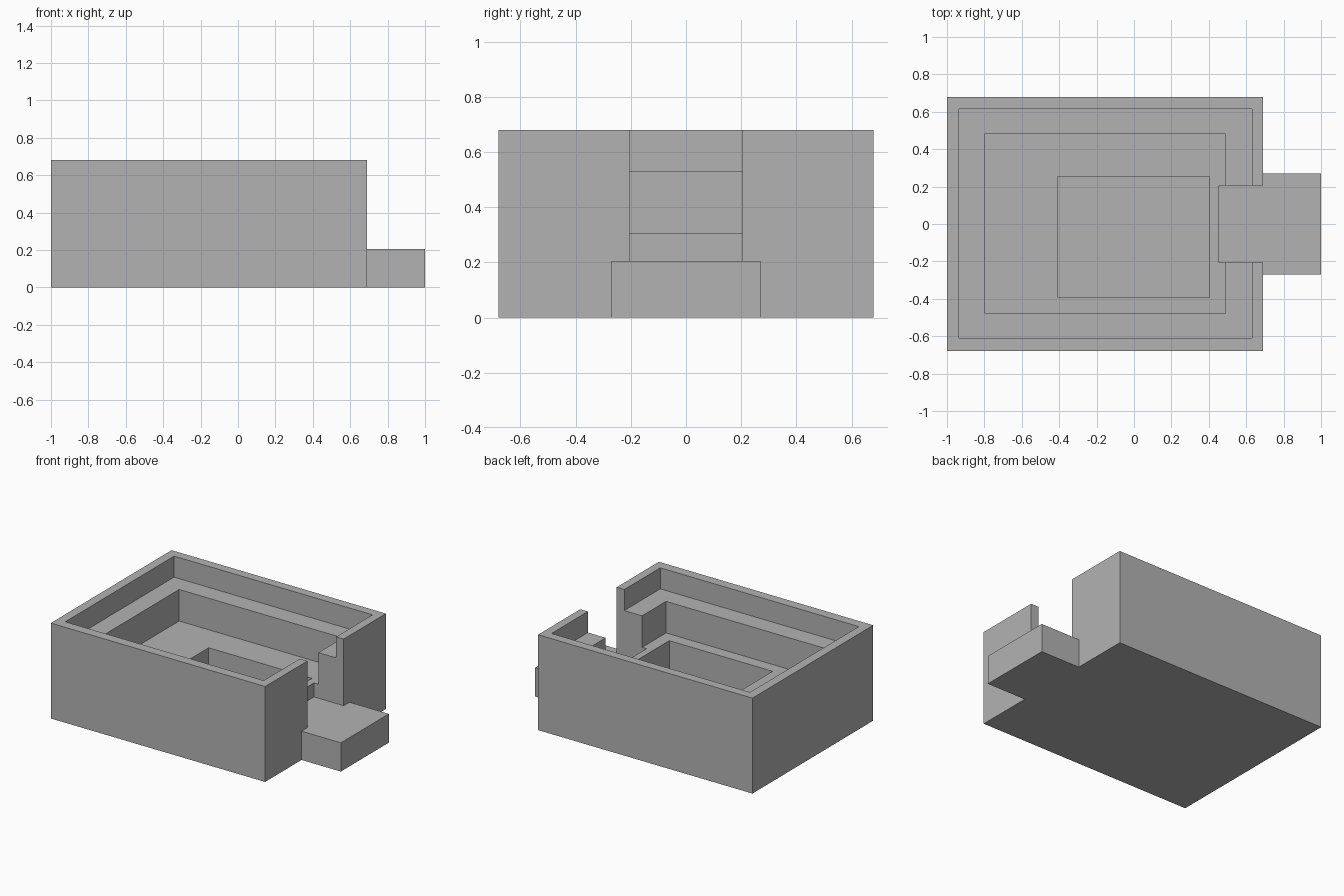
import bpy
from mathutils import Matrix, Vector
import bmesh

default = bpy.data.objects.get("Cube")
if default:
    bpy.data.objects.remove(default, do_unlink=True)

grey = bpy.data.materials.new("plain grey")
grey.use_nodes = True
colour = (0.45, 0.45, 0.45, 1)
grey.diffuse_color = colour
grey.node_tree.nodes["Principled BSDF"].inputs["Base Color"].default_value = colour


def box(name, low, high):
    """Axis-aligned box between two corners."""
    low, high = Vector(low), Vector(high)
    bm = bmesh.new()
    place = Matrix.Translation((low + high) / 2) @ Matrix.Diagonal((*(high - low), 1))
    bmesh.ops.create_cube(bm, size=1, matrix=place)
    mesh = bpy.data.meshes.new(name)
    bm.to_mesh(mesh)
    bm.free()
    mesh.materials.append(grey)
    obj = bpy.data.objects.new(name, mesh)
    bpy.context.collection.objects.link(obj)
    return obj


def combine(target, tool, operation):
    """Apply a boolean to the target and discard the tool."""
    mod = target.modifiers.new(operation, 'BOOLEAN')
    mod.operation = operation
    mod.solver = 'EXACT'
    mod.object = tool
    bpy.context.view_layer.objects.active = target
    bpy.ops.object.modifier_apply(modifier=mod.name)
    bpy.data.objects.remove(tool, do_unlink=True)


# Main block with the low doorstep joined to its side
WIDTH, HEIGHT, STEP = 0.68, 0.68, 0.205
TOP = HEIGHT + 0.1
body = box("stepped_basin", (-1, -WIDTH, 0), (0.69, WIDTH, HEIGHT))
combine(body, box("doorstep", (0.6, -0.27, 0), (1, 0.27, STEP)), 'UNION')

# Nested recesses: rim ledge, main floor, sunken pit
recesses = {
    "rim_recess": ((-0.935, -0.61, 0.53), (0.63, 0.615, TOP)),
    "floor_recess": ((-0.80, -0.475, 0.305), (0.49, 0.48, TOP)),
    "pit_recess": ((-0.41, -0.39, 0.10), (0.405, 0.255, TOP)),
    # Entrance gap through the wall, level with the doorstep
    "entrance_gap": ((0.455, -0.205, STEP), (1.1, 0.205, TOP)),
}
for name, (low, high) in recesses.items():
    combine(body, box(name, low, high), 'DIFFERENCE')
